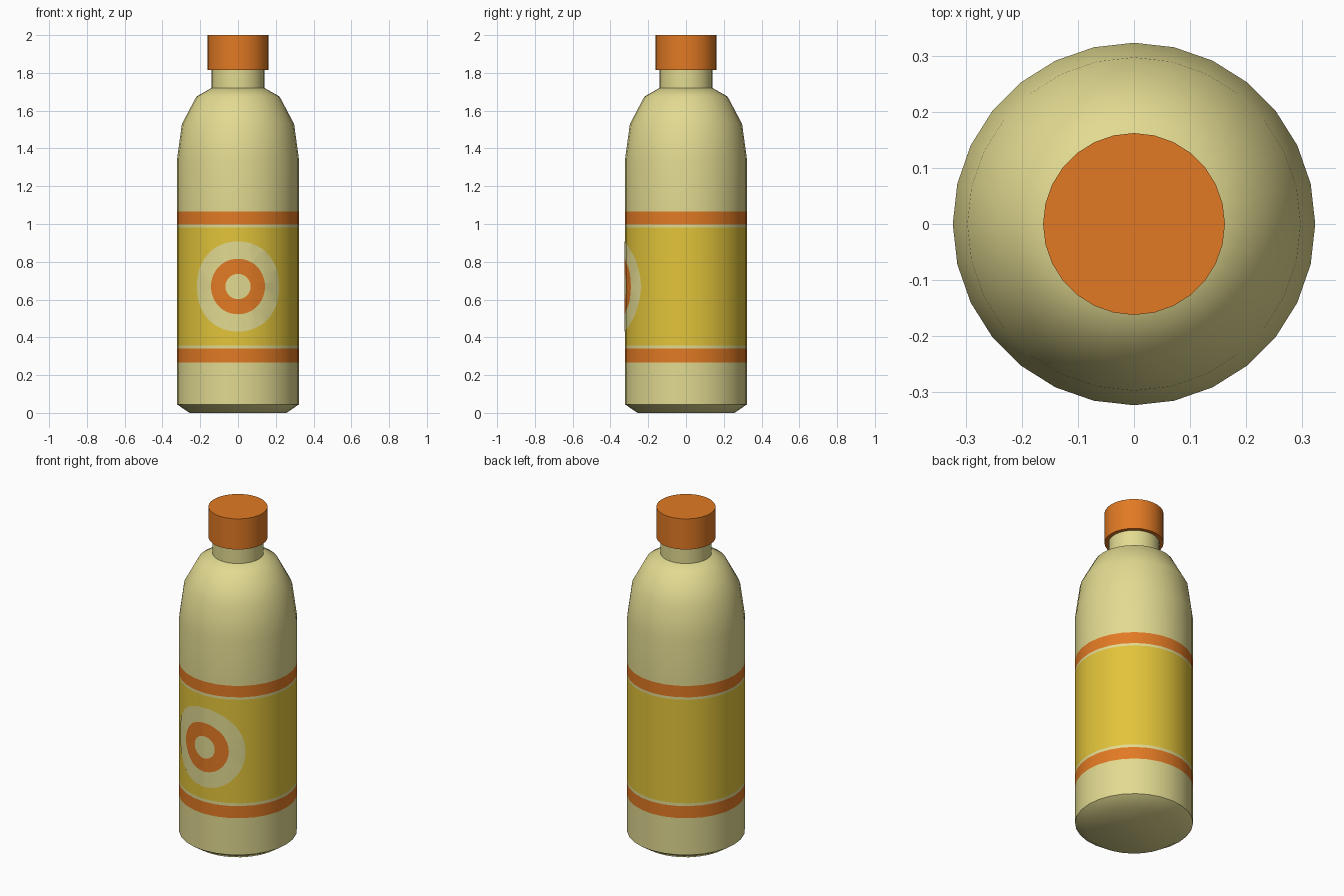
import bpy, bmesh, math

if "Cube" in bpy.data.objects:
    bpy.data.objects.remove(bpy.data.objects["Cube"])

SIDES = 28
R = 0.323          # body radius
STEP = 2 * math.pi / SIDES


def material(name, rgb):
    m = bpy.data.materials.new(name)
    lin = [(c / 255 / 12.92) if c < 10 else ((c / 255 + 0.055) / 1.055) ** 2.4 for c in rgb]
    m.diffuse_color = (*lin, 1)
    m.use_nodes = True
    m.node_tree.nodes["Principled BSDF"].inputs["Base Color"].default_value = m.diffuse_color
    return m


CREAM, ORANGE, YELLOW = 0, 1, 2
MATS = [material("cream", (226, 218, 145)),
        material("orange", (226, 122, 36)),
        material("yellow", (226, 196, 58))]


def finish(bm, name):
    me = bpy.data.meshes.new(name)
    bm.to_mesh(me)
    bm.free()
    for m in MATS:
        me.materials.append(m)
    ob = bpy.data.objects.new(name, me)
    bpy.context.collection.objects.link(ob)
    bpy.ops.object.select_all(action='DESELECT')
    ob.select_set(True)
    bpy.context.view_layer.objects.active = ob
    bpy.ops.object.shade_smooth_by_angle(angle=math.radians(40))
    return ob


def lathe(name, profile, colour_at):
    """Revolve (radius, z) points, closed at both ends; colour faces by height."""
    bm = bmesh.new()
    rings = [[bm.verts.new((r * math.cos(i * STEP), r * math.sin(i * STEP), z))
              for i in range(SIDES)] for r, z in profile]
    for a, b in zip(rings, rings[1:]):
        for i in range(SIDES):
            j = (i + 1) % SIDES
            bm.faces.new((a[i], a[j], b[j], b[i]))
    bm.faces.new(rings[0][::-1])
    bm.faces.new(rings[-1])
    for f in bm.faces:
        f.material_index = colour_at(f.calc_center_median().z)
    return finish(bm, name)


# Bottle body with printed label bands
def label_colour(z):
    if 0.267 < z < 0.34 or 0.997 < z < 1.066:
        return ORANGE
    return YELLOW if 0.357 < z < 0.982 else CREAM


bands = [(R, z) for z in (0.045, 0.267, 0.34, 0.357, 0.982, 0.997, 1.066, 1.34)]
lathe("bottle_body",
      [(0.256, 0)] + bands + [(0.297, 1.53), (0.22, 1.675), (0.14, 1.72)],
      label_colour)

# Neck and screw cap
lathe("bottle_neck", [(0.14, 1.715), (0.14, 1.83)], lambda z: CREAM)
lathe("screw_cap", [(0.162, 1.815), (0.162, 2.0)], lambda z: ORANGE)

# Round target on the label: flat concentric rings, split at the body's facet
# lines, then wrapped on to the front of the body
bm = bmesh.new()
SEG = 56
circles = [[bm.verts.new((r * math.cos(2 * math.pi * i / SEG), 0,
                          r * math.sin(2 * math.pi * i / SEG))) for i in range(SEG)]
           for r in (0.067, 0.147, 0.239)]
bm.faces.new(circles[0]).material_index = CREAM
for (a, b), colour in zip(zip(circles, circles[1:]), (ORANGE, CREAM)):
    for i in range(SEG):
        j = (i + 1) % SEG
        bm.faces.new((a[i], b[i], b[j], a[j])).material_index = colour
for k in range(-4, 5):
    bmesh.ops.bisect_plane(bm, geom=bm.verts[:] + bm.edges[:] + bm.faces[:],
                           dist=1e-5, plane_co=(k * STEP * R, 0, 0), plane_no=(1, 0, 0))
for v in bm.verts:
    t = v.co.x / (STEP * R)
    k = math.floor(t + 1e-6)
    f = t - k
    a0, a1 = k * STEP, (k + 1) * STEP
    rad = R + 0.002
    v.co = (rad * ((1 - f) * math.sin(a0) + f * math.sin(a1)),
            -rad * ((1 - f) * math.cos(a0) + f * math.cos(a1)),
            v.co.z + 0.669)
bm.normal_update()
for f in bm.faces:
    if f.normal.y > 0:
        f.normal_flip()
finish(bm, "label_target")
